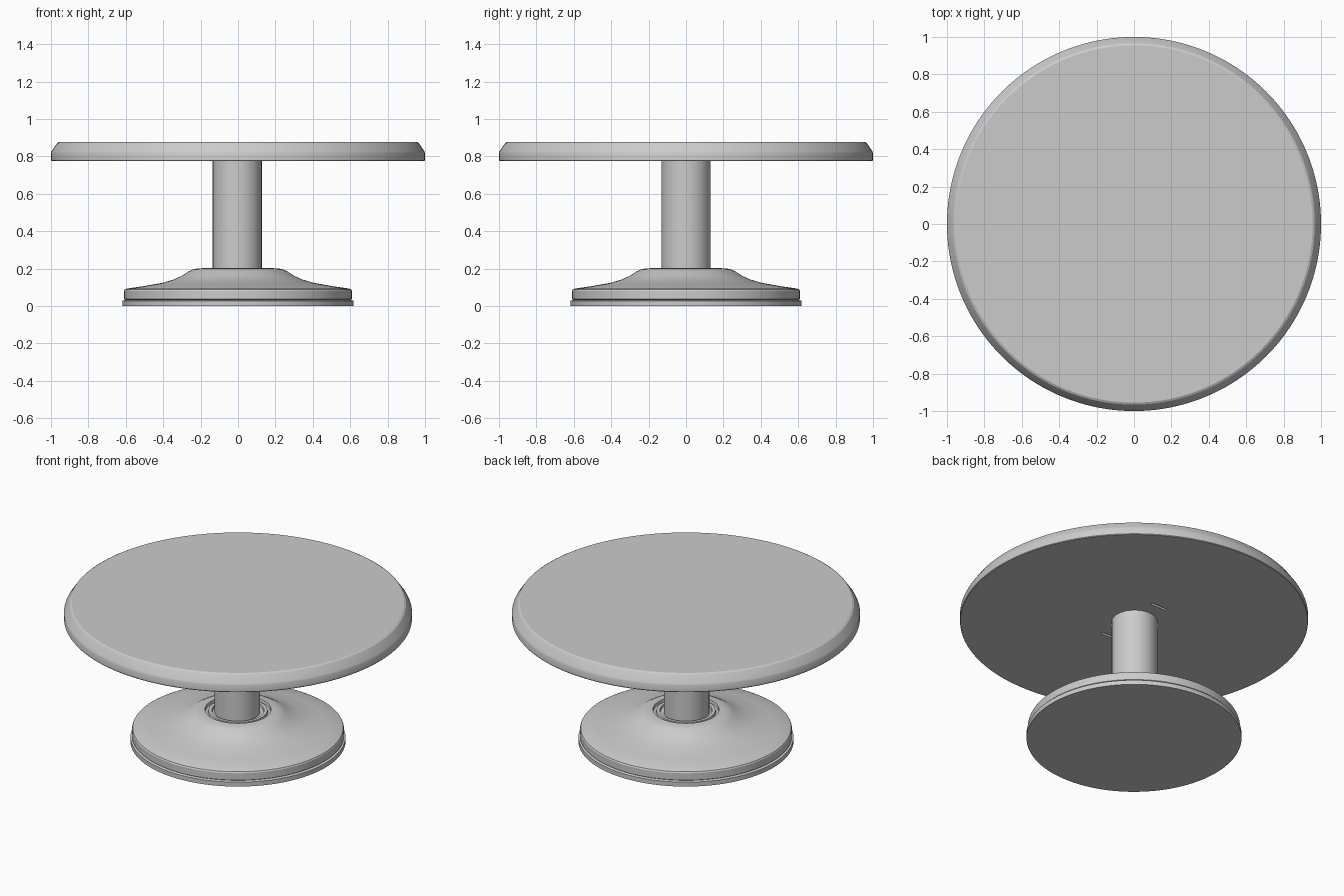
import bpy
import bmesh
import math
from mathutils import Matrix

if "Cube" in bpy.data.objects:
    bpy.data.objects.remove(bpy.data.objects["Cube"])

grey = bpy.data.materials.new("light grey")
grey.use_nodes = True
grey.diffuse_color = (0.6, 0.6, 0.6, 1)
grey.node_tree.nodes["Principled BSDF"].inputs["Base Color"].default_value = (0.6, 0.6, 0.6, 1)


def make_object(name, bm):
    bmesh.ops.recalc_face_normals(bm, faces=bm.faces[:])
    mesh = bpy.data.meshes.new(name)
    bm.to_mesh(mesh)
    bm.free()
    mesh.materials.append(grey)
    obj = bpy.data.objects.new(name, mesh)
    bpy.context.collection.objects.link(obj)
    return obj


def activate(obj):
    bpy.ops.object.select_all(action="DESELECT")
    obj.select_set(True)
    bpy.context.view_layer.objects.active = obj


def lathe(name, profile, steps=128):
    """Turn (radius, height) points round the z axis; both ends lie on the axis."""
    bm = bmesh.new()
    verts = [bm.verts.new((r, 0, z)) for r, z in profile]
    edges = [bm.edges.new(pair) for pair in zip(verts, verts[1:])]
    bmesh.ops.spin(bm, geom=verts + edges, cent=(0, 0, 0), axis=(0, 0, 1),
                   angle=math.tau, steps=steps)
    bmesh.ops.remove_doubles(bm, verts=bm.verts[:], dist=0.0005)
    return make_object(name, bm)


def smooth(obj, degrees=25):
    activate(obj)
    bpy.ops.object.shade_smooth_by_angle(angle=math.radians(degrees))


# Weighted foot: flange, seam, side wall, flared dome and bearing recess
foot = lathe("foot", [
    (0, 0), (0.618, 0), (0.618, 0.028), (0.602, 0.032), (0.609, 0.037),
    (0.609, 0.08), (0.605, 0.088), (0.595, 0.093), (0.5, 0.107), (0.4, 0.125),
    (0.34, 0.143), (0.3, 0.162), (0.265, 0.184), (0.243, 0.195), (0.22, 0.2),
    (0.19, 0.202), (0.187, 0.185), (0.172, 0.185), (0.169, 0.197),
    (0.15, 0.197), (0.147, 0.185), (0, 0.185)])
smooth(foot)

# Round column
column = lathe("column", [(0, 0.17), (0.131, 0.17), (0.131, 0.78), (0, 0.78)], 64)
column.location.x = -0.004
smooth(column)

# Round turntable plate with a sloped rim
plate = lathe("turntable_plate", [
    (0, 0.775), (0.997, 0.775), (1, 0.779), (1, 0.818), (0.996, 0.828),
    (0.966, 0.872), (0.955, 0.878), (0, 0.878)], 160)

# Two shallow slots in the underside, before and behind the column
for side in (-1, 1):
    bm = bmesh.new()
    bmesh.ops.create_cube(bm, size=1, matrix=Matrix.Translation((0, side * 0.22, 0.775))
                          @ Matrix.Diagonal((0.11, 0.016, 0.024, 1)))
    cutter = make_object("slot_cutter", bm)
    cutter.hide_render = True
    cut = plate.modifiers.new("slot", "BOOLEAN")
    cut.operation = "DIFFERENCE"
    cut.solver = "EXACT"
    cut.object = cutter
    activate(plate)
    bpy.ops.object.modifier_apply(modifier=cut.name)
    bpy.data.objects.remove(cutter)
smooth(plate)
